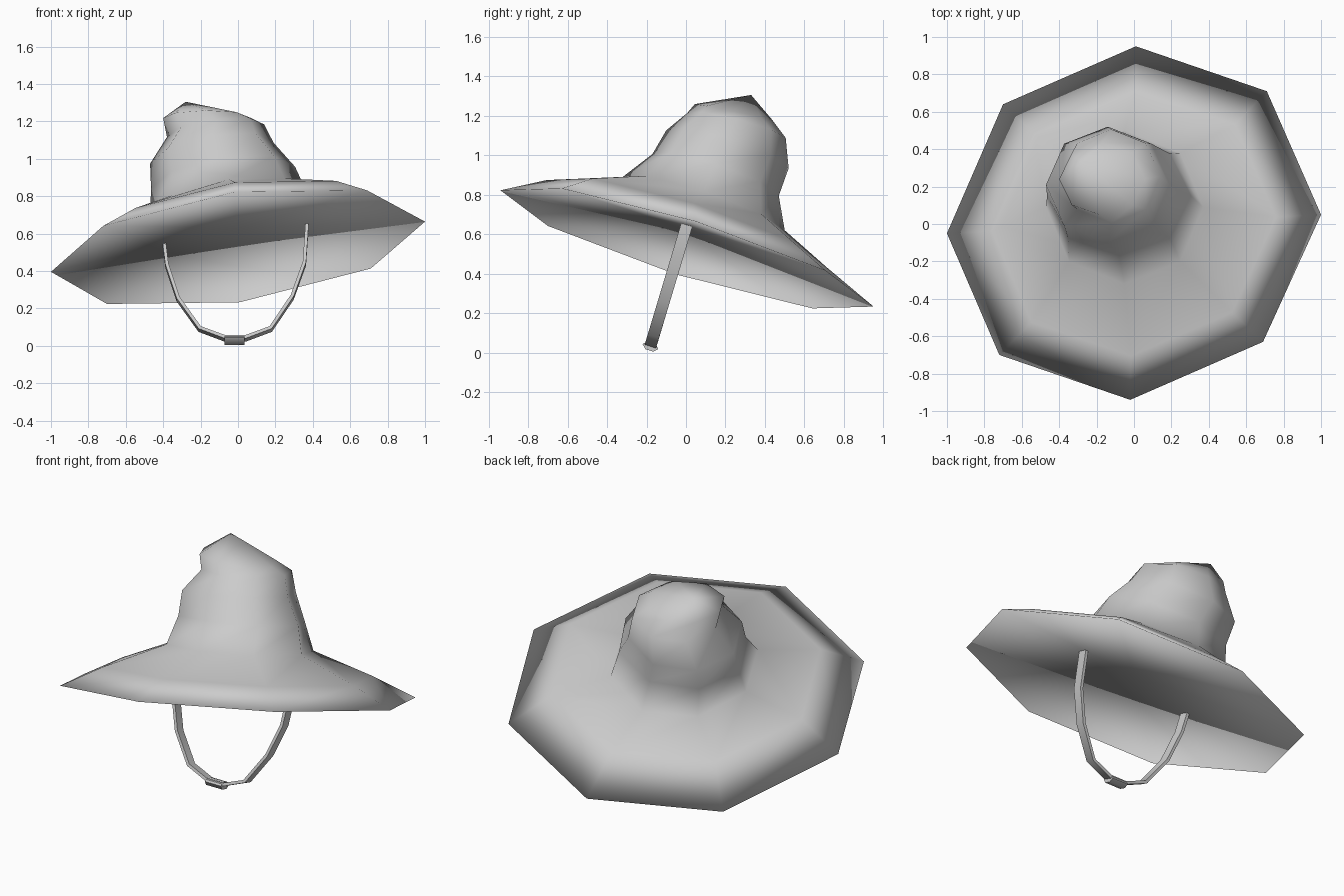
import bpy, bmesh, math
from mathutils import Vector

old = bpy.data.objects.get("Cube")
if old:
    bpy.data.objects.remove(old)

grey = bpy.data.materials.new("soft grey")
grey.use_nodes = True
grey.diffuse_color = (0.6, 0.6, 0.6, 1)
grey.node_tree.nodes["Principled BSDF"].inputs["Base Color"].default_value = (0.6, 0.6, 0.6, 1)


def finish(bm, name):
    bmesh.ops.recalc_face_normals(bm, faces=bm.faces[:])
    mesh = bpy.data.meshes.new(name)
    bm.to_mesh(mesh)
    bm.free()
    mesh.materials.append(grey)
    for p in mesh.polygons:
        p.use_smooth = True
    obj = bpy.data.objects.new(name, mesh)
    bpy.context.collection.objects.link(obj)
    return obj


def bridge(bm, a, b):
    n = len(a)
    for i in range(n):
        bm.faces.new((a[i], a[(i + 1) % n], b[(i + 1) % n], b[i]))


def fan(bm, ring, tip):
    v = bm.verts.new(tip)
    for i in range(len(ring)):
        bm.faces.new((ring[i], ring[(i + 1) % len(ring)], v))


def brim_z(x, y):
    return 0.53 + 0.15 * x - 0.314 * y


# Hat: tilted eight-sided brim rising into a slumped crown
bm = bmesh.new()
rim_xy = [(1.0, 0.05), (0.71, 0.71), (0.01, 0.95), (-0.70, 0.64),
          (-1.0, -0.05), (-0.72, -0.70), (-0.02, -0.94), (0.69, -0.63)]
rim = [bm.verts.new((x, y, brim_z(x, y))) for x, y in rim_xy]
mid = [bm.verts.new((x * .76, y * .75, brim_z(x * .76, y * .75) + 0.125)) for x, y in rim_xy]
bridge(bm, rim, mid)

# Crown rings: centre x, y, z, radius x, y, slope x, y
crown = [(-0.05, 0.09, 0.755, 0.42, 0.41, 0.15, -0.33),
         (-0.08, 0.15, 0.90, 0.385, 0.32, 0.15, -0.33),
         (-0.14, 0.21, 1.03, 0.33, 0.31, 0.17, -0.31),
         (-0.12, 0.255, 1.15, 0.26, 0.25, 0.13, -0.25),
         (-0.17, 0.24, 1.22, 0.23, 0.195, 0.01, -0.2)]
last = mid
for cx, cy, cz, rx, ry, sx, sy in crown:
    ring = []
    for k in range(8):
        a = k * math.pi / 4
        dx, dy = rx * math.cos(a), ry * math.sin(a)
        ring.append(bm.verts.new((cx + dx, cy + dy, cz + sx * dx + sy * dy)))
    bridge(bm, last, ring)
    last = ring
fan(bm, last, (-0.28, 0.33, 1.305))

# Shallow hollow underside
fan(bm, rim, (0, 0, 0.63))
finish(bm, "hat")

# Chin strap: flat ribbon swept along a tilted loop
path = [(-0.395, 0.55), (-0.38, 0.43), (-0.32, 0.25), (-0.205, 0.09), (-0.07, 0.04),
        (0.04, 0.04), (0.175, 0.09), (0.29, 0.26), (0.355, 0.44), (0.37, 0.66)]
pts = [Vector((x, -0.19 + 0.3 * z, z)) for x, z in path]
wide = Vector((0, 0.95, -0.3)).normalized() * 0.03
bm = bmesh.new()
last = None
for i, p in enumerate(pts):
    along = (pts[min(i + 1, len(pts) - 1)] - pts[max(i - 1, 0)]).normalized()
    thick = along.cross(wide).normalized() * 0.009
    ring = [bm.verts.new(p + wide * s + thick * t) for s, t in ((-1, -1), (1, -1), (1, 1), (-1, 1))]
    if last:
        bridge(bm, last, ring)
    else:
        bm.faces.new(ring)
    last = ring
bm.faces.new(last)
strap = finish(bm, "chin_strap")

# Six-sided slider holding the strap together
bm = bmesh.new()
rings = []
for x in (-0.072, 0.036):
    ring = []
    for k in range(6):
        a = k * math.pi / 3
        u, v = 0.042 * math.cos(a), 0.024 * math.sin(a)
        ring.append(bm.verts.new((x, -0.18 + 0.95 * u + 0.3 * v, 0.031 - 0.3 * u + 0.95 * v)))
    rings.append(ring)
    bm.faces.new(ring)
bridge(bm, *rings)
slider = finish(bm, "strap_slider")

# Keep crisp edges on the small parts
for obj in (strap, slider):
    bpy.ops.object.select_all(action='DESELECT')
    obj.select_set(True)
    bpy.context.view_layer.objects.active = obj
    bpy.ops.object.shade_smooth_by_angle(angle=math.radians(62))
